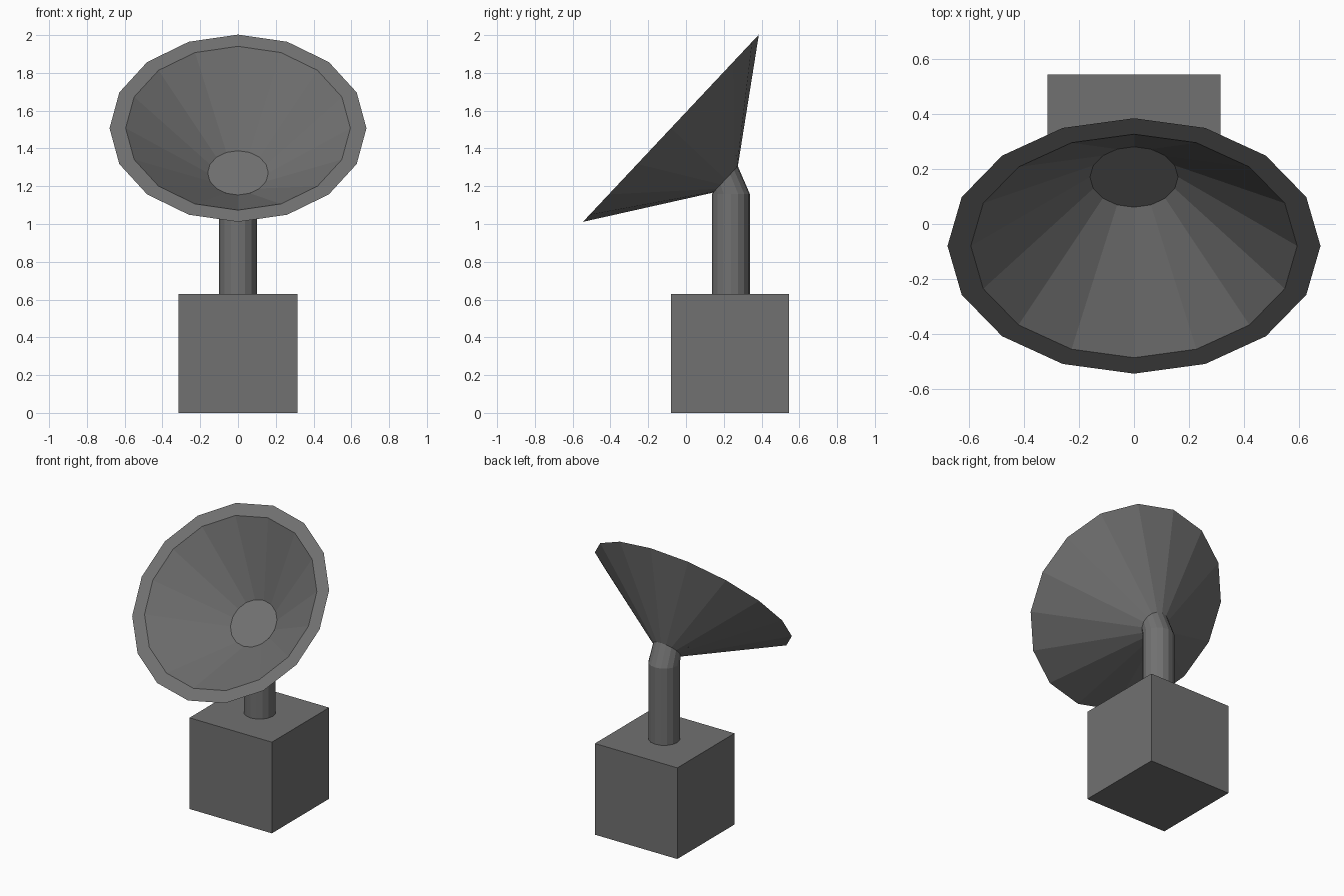
import bpy, bmesh, math
from mathutils import Vector

if "Cube" in bpy.data.objects:
    bpy.data.objects.remove(bpy.data.objects["Cube"])

metal = bpy.data.materials.new("dark_grey")
metal.diffuse_color = (0.165, 0.165, 0.165, 1)
metal.use_nodes = True
metal.node_tree.nodes["Principled BSDF"].inputs["Base Color"].default_value = metal.diffuse_color

# Dish frame: centre of the rim, in-plane "up" direction and facing direction
RIM = Vector((0, -0.08, 1.507))
UP = Vector((0, 0.685, 0.729)).normalized()
FACING = Vector((0, -UP.z, UP.y))
X = Vector((1, 0, 0))
Y = Vector((0, 1, 0))


def ring(centre, radius, v, sides):
    """Circle of points in the plane of x and v."""
    angles = [2 * math.pi * i / sides for i in range(sides)]
    return [centre + (X * math.sin(a) + v * math.cos(a)) * radius for a in angles]


def loft(name, rings):
    """Skin a row of rings and cap both ends."""
    bm = bmesh.new()
    rows = [[bm.verts.new(p) for p in r] for r in rings]
    n = len(rows[0])
    for a, b in zip(rows, rows[1:]):
        for i in range(n):
            j = (i + 1) % n
            bm.faces.new((a[i], a[j], b[j], b[i]))
    bm.faces.new(rows[0])
    bm.faces.new(rows[-1])
    bmesh.ops.recalc_face_normals(bm, faces=bm.faces)
    mesh = bpy.data.meshes.new(name)
    bm.to_mesh(mesh)
    bm.free()
    mesh.materials.append(metal)
    obj = bpy.data.objects.new(name, mesh)
    bpy.context.collection.objects.link(obj)
    return obj


def dish_ring(radius, depth, sides=16):
    return ring(RIM - FACING * depth, radius, UP, sides)


# Base cube
bpy.ops.mesh.primitive_cube_add(size=1, location=(0, 0.2325, 0.315))
base = bpy.context.object
base.name = "base_block"
base.scale = (0.63, 0.625, 0.63)
base.data.materials.append(metal)

# Pole with its elbow leaning into the back of the dish
loft("pole", [ring(Vector((0, 0.2375, 0.6)), 0.1, Y, 16),
              ring(Vector((0, 0.2375, 1.16)), 0.1, Y, 16),
              dish_ring(0.096, 0.396)])

# Conical dish with a flat rim and hollow inside
loft("dish", [dish_ring(r, d) for r, d in
              ((0.096, 0.396), (0.68, 0), (0.595, 0), (0.157, 0.348))])

# Round plate at the bottom of the dish
loft("dish_centre_plate", [dish_ring(0.158, 0.352, 32), dish_ring(0.16, 0.345, 32)])
